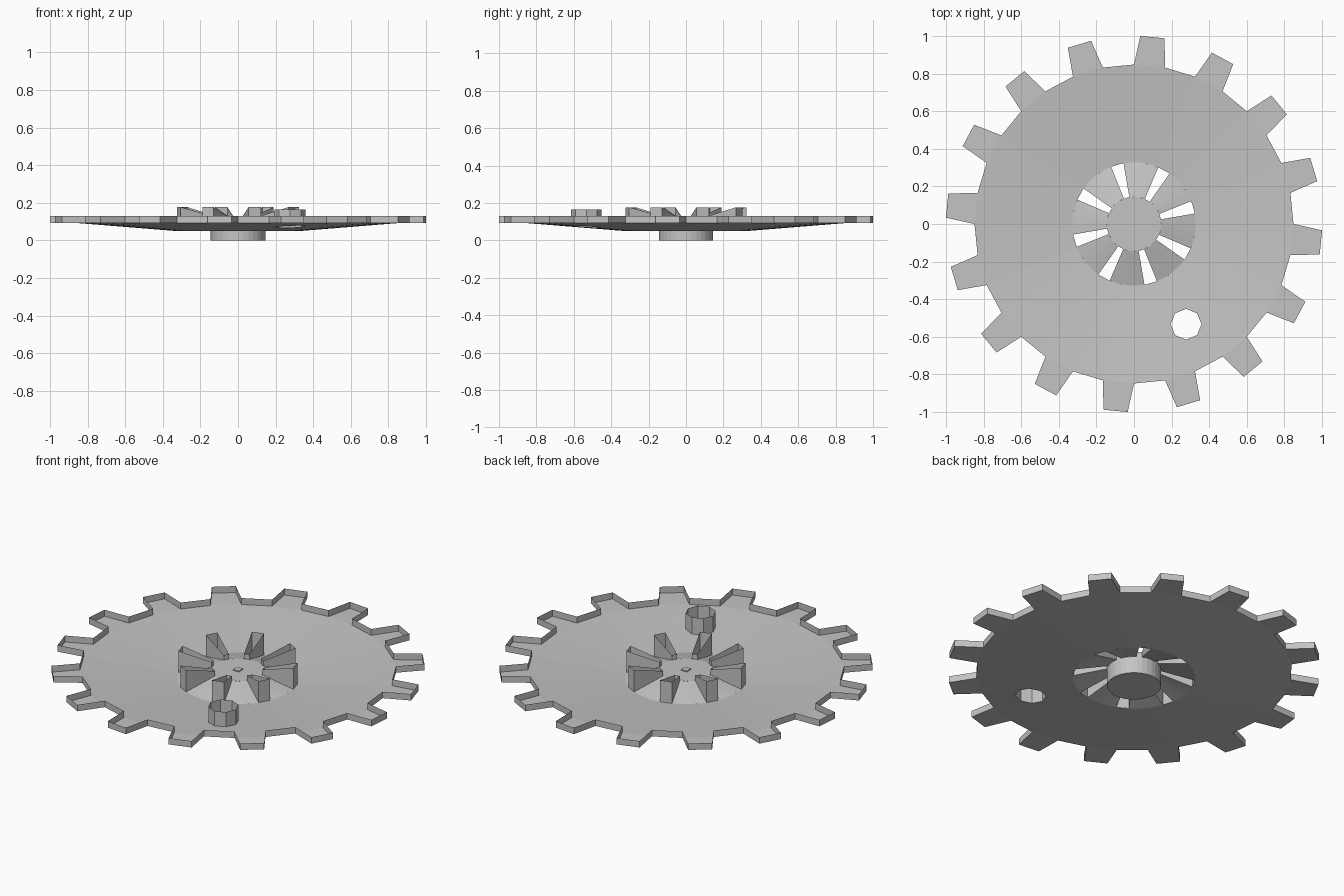
import bpy, bmesh
from math import radians, cos, sin, hypot
from mathutils import Vector

cube = bpy.data.objects.get("Cube")
if cube:
    bpy.data.objects.remove(cube)

grey = bpy.data.materials.new("plain grey")
grey.use_nodes = True
colour = (0.55, 0.55, 0.55, 1)
grey.diffuse_color = colour
grey.node_tree.nodes["Principled BSDF"].inputs["Base Color"].default_value = colour

TEETH = 16
STEP = 360 / (TEETH * 2)
R_ROOT, R_TIP, R_RING, R_HUB = 0.848, 1.0006, 0.328, 0.145
Z_RING, Z_FLOOR, Z_RIM, Z_HUB = 0.05, 0.092, 0.13, 0.1
Z_VENT = 0.177


def polar(r, deg, z):
    return Vector((r * cos(radians(deg)), r * sin(radians(deg)), z))


def finish(name, bm, face_up=False):
    bmesh.ops.remove_doubles(bm, verts=bm.verts, dist=0.0005)
    bm.normal_update()
    if face_up:
        bmesh.ops.reverse_faces(bm, faces=[f for f in bm.faces if f.normal.z < 0])
    mesh = bpy.data.meshes.new(name)
    bm.to_mesh(mesh)
    bm.free()
    mesh.materials.append(grey)
    obj = bpy.data.objects.new(name, mesh)
    bpy.context.collection.objects.link(obj)
    return obj


def face(bm, points):
    return bm.faces.new([bm.verts.new(p) for p in points])


def strip(bm, low, high, closed=True):
    """Join two matching rows of points with quads."""
    n = len(low)
    for i in range(n if closed else n - 1):
        j = (i + 1) % n
        face(bm, (low[i], low[j], high[j], high[i]))


def lifted(points, z):
    return [Vector((p.x, p.y, z)) for p in points]


def dish_z(r):
    return Z_RING + (Z_FLOOR - Z_RING) * (r - R_RING) / (R_ROOT - R_RING)


# Tube outline, where it passes through the dish
tube_x, tube_y, tube_r = 0.277, -0.533, 0.082
tube_low = []
for k in range(8):
    x = tube_x + tube_r * cos(radians(45 * k))
    y = tube_y + tube_r * sin(radians(45 * k))
    tube_low.append(Vector((x, y, dish_z(hypot(x, y)))))

# Dish: shallow cone, with a patch around the tube hole
bm = bmesh.new()
patch = range(25, 28)
for k in range(TEETH * 2):
    a, b = k * STEP, (k + 1) * STEP
    if k not in patch:
        face(bm, (polar(R_RING, a, Z_RING), polar(R_ROOT, a, Z_FLOOR),
                  polar(R_ROOT, b, Z_FLOOR), polar(R_RING, b, Z_RING)))
corners = range(patch[0], patch[-1] + 2)
border = [polar(R_RING, k * STEP, Z_RING) for k in corners]
border += [polar(R_ROOT, k * STEP, Z_FLOOR) for k in reversed(corners)]
edges = []
for loop in (border, tube_low):
    verts = [bm.verts.new(p) for p in loop]
    edges += [bm.edges.new((v, verts[i - 1])) for i, v in enumerate(verts)]
bmesh.ops.triangle_fill(bm, use_beauty=True, use_dissolve=False,
                        edges=edges, normal=(0, 0, 1))

# Tooth floors, one in every second step
outline = []
for t in range(TEETH):
    a = (2 * t + 1) * STEP
    mid = a + STEP / 2
    tooth = [polar(R_ROOT, a, Z_FLOOR), polar(R_TIP, mid - 3.7, Z_FLOOR),
             polar(R_TIP, mid + 3.7, Z_FLOOR), polar(R_ROOT, a + STEP, Z_FLOOR)]
    face(bm, tooth)
    outline += tooth
finish("toothed_dish", bm, face_up=True)

# Thin upright rim along the toothed outline
bm = bmesh.new()
strip(bm, outline, lifted(outline, Z_RIM))
finish("tooth_rim", bm)

# Raised cone between the vents
VENTS = 8
PITCH = 360 / VENTS
VENT_START, VENT_END = 9.8, 21.8
bm = bmesh.new()
for v in range(VENTS):
    a = v * PITCH + VENT_END
    width = PITCH - (VENT_END - VENT_START)
    angles = [a + width * i / 4 for i in range(5)]
    strip(bm, [polar(R_RING, d, Z_RING) for d in angles],
          [polar(R_HUB, d, Z_HUB) for d in angles], closed=False)
finish("centre_cone", bm, face_up=True)

# Open wedge-shaped vents with sloping walls
bm = bmesh.new()
for v in range(VENTS):
    a, b = v * PITCH + VENT_START, v * PITCH + VENT_END
    low = [polar(R_HUB, a, Z_HUB), polar(R_RING, a, Z_RING),
           polar(R_RING, b, Z_RING), polar(R_HUB, b, Z_HUB)]
    high = [polar(R_HUB, a, Z_RIM), polar(R_RING, a, Z_VENT),
            polar(R_RING, b, Z_VENT), polar(R_HUB, b, Z_RIM)]
    strip(bm, low, high)
finish("vent_walls", bm)

# Octagonal tube
bm = bmesh.new()
strip(bm, tube_low, lifted(tube_low, 0.165))
finish("tube", bm)

# Hub and the small square at its middle
bm = bmesh.new()
circle = [polar(R_HUB, d * STEP, 0) for d in range(TEETH * 2)]
strip(bm, circle, lifted(circle, Z_HUB))
face(bm, circle[::-1])
face(bm, lifted(circle, Z_HUB))
finish("hub", bm)

bm = bmesh.new()
square = [polar(0.028, 45 + 90 * k, Z_HUB) for k in range(4)]
strip(bm, square, lifted(square, Z_HUB + 0.006))
face(bm, lifted(square, Z_HUB + 0.006))
finish("hub_square", bm)
